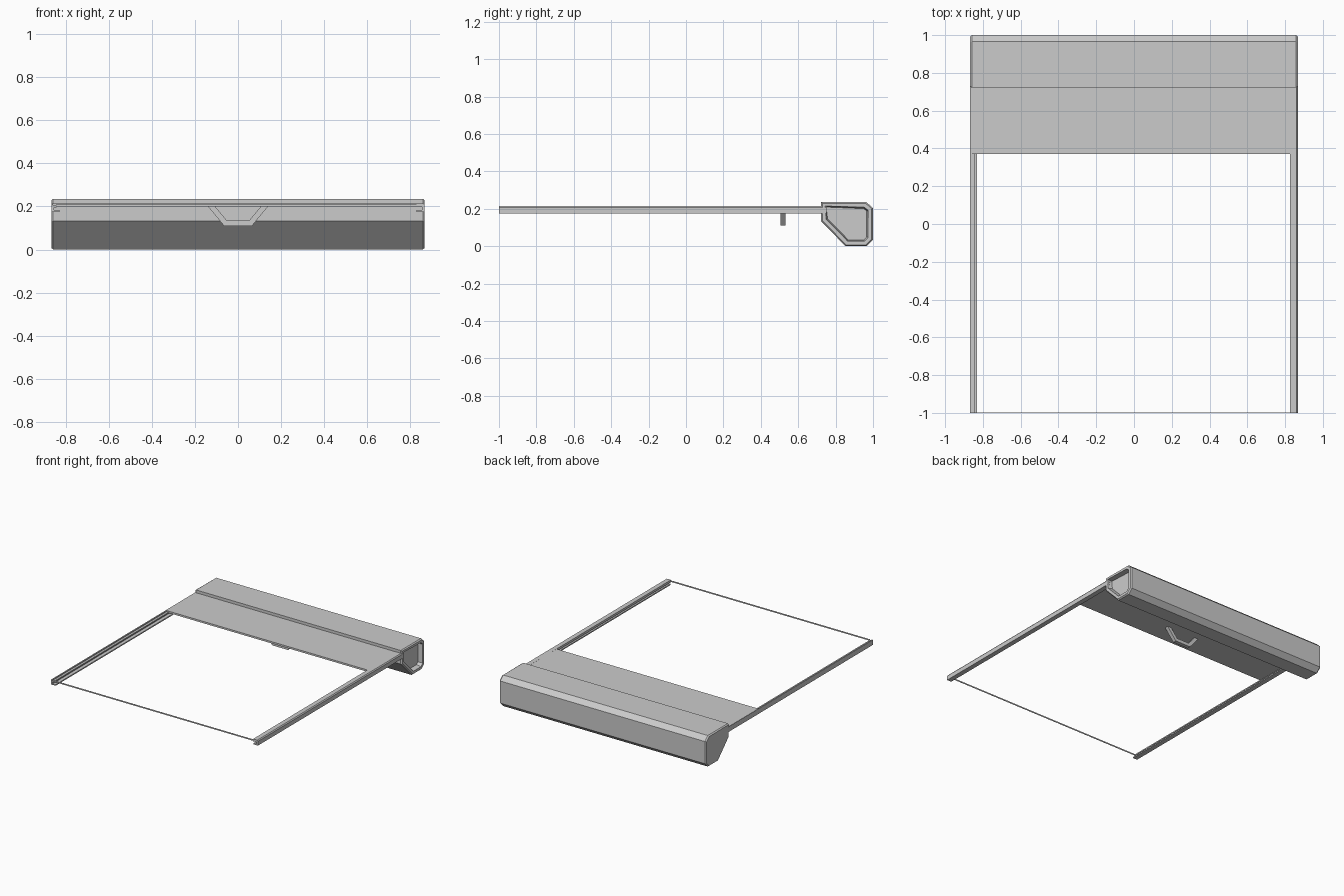
import bpy, bmesh

if "Cube" in bpy.data.objects:
    bpy.data.objects.remove(bpy.data.objects["Cube"])


def extrude_profile(name, pts, axis, a, b):
    """Extrude a closed 2D profile along x (pts = y,z) or y (pts = x,z)."""
    def place(p, t):
        return (t, p[0], p[1]) if axis == 'x' else (p[0], t, p[1])
    bm = bmesh.new()
    lo = [bm.verts.new(place(p, a)) for p in pts]
    hi = [bm.verts.new(place(p, b)) for p in pts]
    n = len(pts)
    for i in range(n):
        j = (i + 1) % n
        bm.faces.new((lo[i], lo[j], hi[j], hi[i]))
    caps = [bm.faces.new(lo), bm.faces.new(hi)]
    bmesh.ops.recalc_face_normals(bm, faces=bm.faces[:])
    return bm, caps


def finish(name, bm):
    me = bpy.data.meshes.new(name)
    bm.to_mesh(me)
    bm.free()
    ob = bpy.data.objects.new(name, me)
    bpy.context.collection.objects.link(ob)
    return ob


def box(name, x, y, z):
    pts = [(x[0], z[0]), (x[1], z[0]), (x[1], z[1]), (x[0], z[1])]
    return finish(name, extrude_profile(name, pts, 'y', *y)[0])


# Roller housing: faceted cassette with chamfered ends
cassette = [(0.723, 0.235), (0.965, 0.235), (1.0, 0.203), (1.0, 0.035),
            (0.965, 0.0), (0.853, 0.0), (0.723, 0.132)]
bm, caps = extrude_profile("housing", cassette, 'x', -0.858, 0.858)
for cap in caps:
    bmesh.ops.inset_region(bm, faces=[cap], thickness=0.008, depth=0.009)
# Recessed panel in the right end
right = caps[1]
bmesh.ops.inset_region(bm, faces=[right], thickness=0.021, depth=0)
bmesh.ops.inset_region(bm, faces=[right], thickness=0.008, depth=-0.035)
finish("housing", bm)

# Guide rails: channels open towards the middle
left_rail = [(-0.867, 0.174), (-0.83, 0.174), (-0.83, 0.183), (-0.855, 0.183),
             (-0.855, 0.196), (-0.842, 0.196), (-0.842, 0.205),
             (-0.858, 0.205), (-0.858, 0.212), (-0.867, 0.212)]
finish("left_rail", extrude_profile("left_rail", left_rail, 'y', -1.0, 0.75)[0])
right_rail = [(0.867, 0.174), (0.83, 0.174), (0.83, 0.183), (0.855, 0.183),
              (0.855, 0.197), (0.826, 0.197), (0.826, 0.214),
              (0.861, 0.214), (0.867, 0.206)]
finish("right_rail", extrude_profile("right_rail", right_rail, 'y', -1.0, 0.75)[0])

# Partly drawn sheet and thin strip joining the rail tips
box("sheet", (-0.866, 0.828), (0.37, 0.74), (0.2, 0.2135))
box("front_strip", (-0.845, 0.83), (-1.0, -0.997), (0.2, 0.21))

# Pull handle: open trapezoid loop below the sheet
handle = [(-0.14, 0.201), (-0.065, 0.11), (0.065, 0.11), (0.14, 0.201),
          (0.107, 0.201), (0.052, 0.135), (-0.052, 0.135), (-0.107, 0.201)]
finish("pull_handle", extrude_profile("pull_handle", handle, 'y', 0.505, 0.533)[0])
